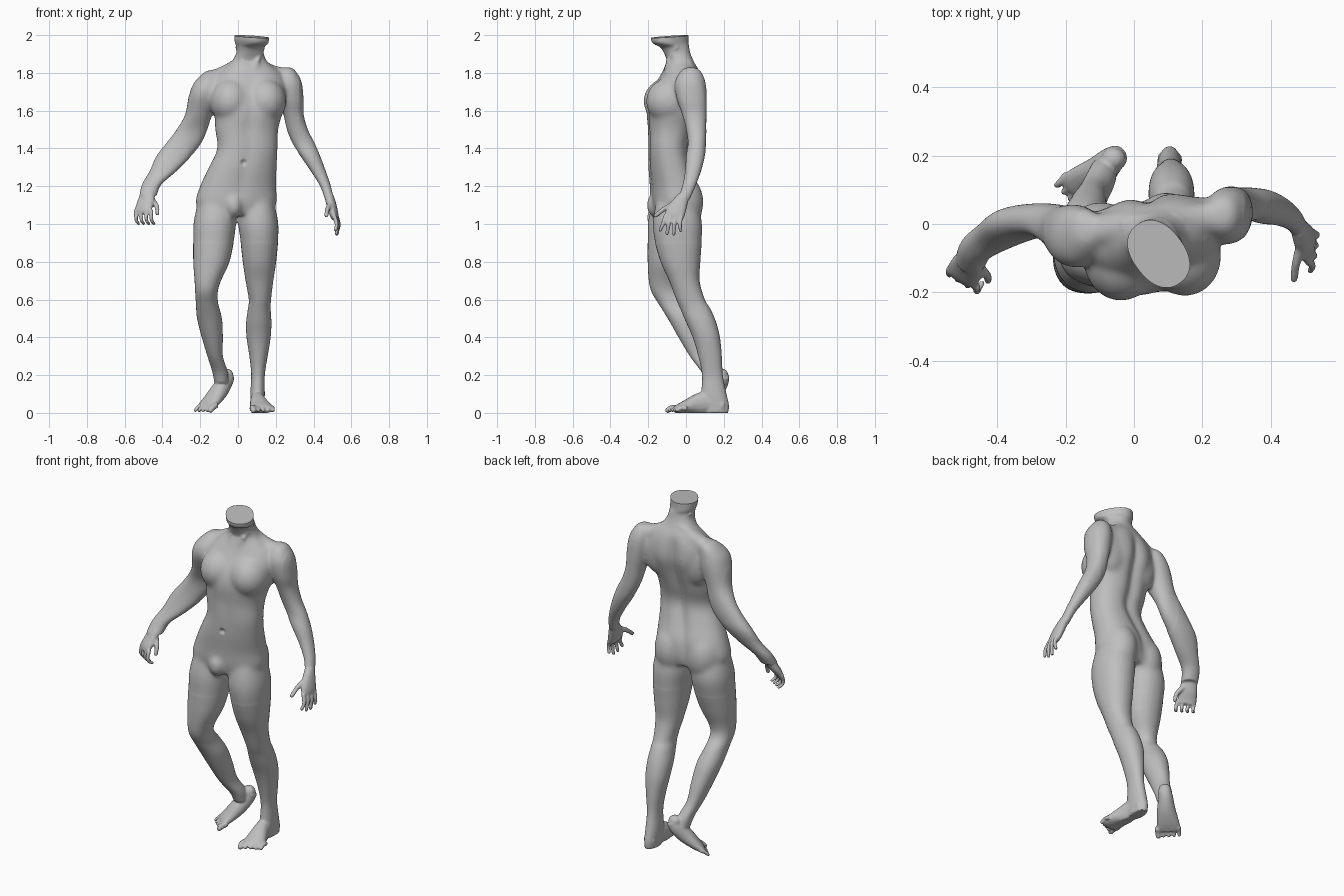
import bpy, bmesh, math
from mathutils import Vector, Matrix

if "Cube" in bpy.data.objects:
    bpy.data.objects.remove(bpy.data.objects["Cube"])

bm = bmesh.new()
SEG = 28


def spline(rows, steps=4):
    """Catmull-Rom interpolation of rows of numbers."""
    out = []
    for i in range(len(rows) - 1):
        p0, p1, p2, p3 = (rows[max(i - 1, 0)], rows[i], rows[i + 1],
                          rows[min(i + 2, len(rows) - 1)])
        for s in range(steps):
            t = s / steps
            out.append([0.5 * (2 * b + (c - a) * t + (2 * a - 5 * b + 4 * c - d) * t * t
                               + (3 * b - a - 3 * c + d) * t ** 3)
                        for a, b, c, d in zip(p0, p1, p2, p3)])
    return out + [list(rows[-1])]


def loft(rings):
    """Closed skin through a list of point rings."""
    vs = [[bm.verts.new(p) for p in r] for r in rings]
    n = len(vs[0])
    faces = [bm.faces.new((a[i], a[(i + 1) % n], b[(i + 1) % n], b[i]))
             for a, b in zip(vs, vs[1:]) for i in range(n)]
    faces += [bm.faces.new(vs[0][::-1]), bm.faces.new(vs[-1])]
    bmesh.ops.recalc_face_normals(bm, faces=faces)


def superellipse(a, b, power=2.3, n=SEG):
    e = 2 / power
    for i in range(n):
        c, s = math.cos(math.tau * i / n), math.sin(math.tau * i / n)
        yield (math.copysign(abs(c) ** e, c) * a, math.copysign(abs(s) ** e, s) * b)


def limb(rows):
    """Level slices given as z, x0, x1, y0, y1."""
    loft([[((x0 + x1) / 2 + u, (y0 + y1) / 2 + v, z)
           for u, v in superellipse((x1 - x0) / 2, (y1 - y0) / 2, 2.15)]
          for z, x0, x1, y0, y1 in spline(rows)])


def trunk(rows):
    """Level slices given as z, cx, cy, rx, ry, yaw, spine groove depth."""
    rings = []
    for z, cx, cy, rx, ry, yaw, groove in spline(rows):
        rot = Matrix.Rotation(math.radians(yaw), 2)
        ring = []
        for u, v in superellipse(rx, ry, 2.3, 48):
            dip = groove * math.exp(-(u / 0.03) ** 2)
            v -= dip if v > 0 else -dip * 0.35
            w = rot @ Vector((u, v))
            ring.append((cx + w.x, cy + w.y, z))
        rings.append(ring)
    loft(rings)


def tube(rows, side=(1, 0, 0), n=14):
    """Path of x, y, z, half width, half thickness; side is the width direction."""
    rows = spline(rows, 3)
    pts = [Vector(r[:3]) for r in rows]
    rings = []
    for i, r in enumerate(rows):
        t = (pts[min(i + 1, len(pts) - 1)] - pts[max(i - 1, 0)]).normalized()
        s = Vector(side)
        s = (s - t * s.dot(t)).normalized()
        w = t.cross(s)
        rings.append([pts[i] + s * u + w * v for u, v in superellipse(r[3], r[4], 2.1, n)])
    loft(rings)


def blob(center, radii, yaw=0):
    m = (Matrix.Translation(center) @ Matrix.Rotation(math.radians(yaw), 4, 'Z')
         @ Matrix.Diagonal((*radii, 1)))
    bmesh.ops.create_uvsphere(bm, u_segments=20, v_segments=12, radius=1, matrix=m)


def digit(points, r):
    """Finger or toe: tapered tube with a rounded tip."""
    k = len(points) - 1
    tube([(*p, r * (1 - 0.2 * i / k), r * (1 - 0.2 * i / k)) for i, p in enumerate(points)],
         side=(0.6, 0.75, 0.3), n=10)
    blob(points[-1], (r * 0.8,) * 3)


# Torso, neck and cut jaw line
trunk([(1.05, -.01, -.06, .17, .105, 8, 0), (1.11, -.01, -.06, .215, .122, 8, .01),
       (1.20, 0, -.064, .202, .124, 8, .018), (1.30, .025, -.085, .18, .112, 7, .02),
       (1.40, .05, -.097, .16, .103, 6, .022), (1.50, .046, -.085, .167, .116, 6, .026),
       (1.60, .057, -.072, .182, .136, 7, .03), (1.68, .058, -.052, .195, .138, 8, .03),
       (1.76, .056, -.034, .19, .114, 8, .02), (1.82, .06, -.026, .14, .09, 8, .006),
       (1.86, .06, -.03, .095, .07, 8, 0), (1.90, .063, -.045, .073, .068, 15, 0),
       (1.935, .065, -.06, .07, .075, 30, 0), (1.955, .072, -.08, .072, .10, 37, 0),
       (1.98, .072, -.087, .075, .106, 37, 0), (2.03, .072, -.087, .075, .106, 37, 0)])
# Chest, shoulder blades, buttocks, groin
for c, r, yaw in [((-.035, -.092, 1.65), (.115, .135, .125), -6),
                  ((.14, -.082, 1.65), (.115, .132, .125), 18),
                  ((.16, .015, 1.69), (.105, .065, .14), 8),
                  ((-.05, -.01, 1.67), (.105, .063, .14), 8),
                  ((.098, -.022, 1.115), (.1, .116, .15), 8),
                  ((-.095, -.05, 1.11), (.108, .116, .15), 8),
                  ((-.022, -.15, 1.10), (.05, .06, .07), 0)]:
    blob(c, r, yaw)
# Shoulder slopes, collar bones, neck muscles
for path in [[(.05, -.005, 1.86, .04, .045), (-.04, -.01, 1.80, .05, .055), (-.14, -.03, 1.76, .045, .048)],
             [(.07, -.005, 1.86, .04, .045), (.16, .01, 1.80, .05, .05), (.27, .02, 1.77, .045, .05)]]:
    tube(path, side=(0, 1, 0))
for path in [[(.03, -.108, 1.795), (-.05, -.09, 1.79), (-.12, -.065, 1.775)],
             [(.085, -.10, 1.795), (.15, -.075, 1.80), (.22, -.035, 1.795)],
             [(0, -.03, 1.94), (.02, -.085, 1.87), (.045, -.112, 1.80)],
             [(.13, -.05, 1.94), (.105, -.09, 1.87), (.08, -.107, 1.80)]]:
    tube([(*p, .015, .015) for p in path], side=(.3, .5, .9), n=10)

# Left arm
limb([(1.83, .235, .285, 0, .05), (1.81, .215, .307, -.03, .08), (1.75, .205, .337, -.06, .105),
      (1.66, .22, .347, -.05, .112), (1.58, .24, .348, -.022, .11), (1.50, .257, .37, 0, .108),
      (1.43, .285, .405, .01, .106), (1.36, .33, .435, 0, .10), (1.28, .385, .465, -.005, .08),
      (1.20, .435, .492, -.02, .05), (1.13, .46, .507, -.045, .02)])
# Right arm
limb([(1.815, -.16, -.11, -.05, .01), (1.795, -.19, -.095, -.08, .04), (1.745, -.236, -.09, -.12, .052),
      (1.68, -.26, -.095, -.125, .058), (1.58, -.28, -.135, -.08, .055), (1.50, -.325, -.16, -.045, .06),
      (1.43, -.378, -.19, -.04, .06), (1.36, -.432, -.245, -.05, .05), (1.28, -.468, -.325, -.075, .015),
      (1.21, -.508, -.405, -.11, -.025), (1.15, -.522, -.43, -.145, -.06)])
# Left hand
tube([(.482, -.01, 1.15, .03, .024), (.495, -.038, 1.10, .046, .026), (.508, -.06, 1.05, .054, .023),
      (.514, -.068, 1.025, .046, .016)], side=(.08, 1, .1))
for i in range(4):
    x, y = .508 + .004 * i, -.108 + .028 * i
    digit([(x, y, 1.045), (x + .014, y - .014 + .002 * i, 1.0),
           (x + .008, y - .028 + .008 * i, (.968, .95, .946, .965)[i])], .0122)
digit([(.488, -.06, 1.11), (.474, -.115, 1.08), (.468, -.16, 1.045)], .0145)
# Right hand, half closed
tube([(-.475, -.10, 1.17, .04, .027), (-.488, -.125, 1.12, .05, .026), (-.5, -.15, 1.08, .052, .022),
      (-.502, -.16, 1.055, .045, .016)], side=(.83, -.55, 0))
for i in range(4):
    x, y = -.54 + .027 * i, -.132 - .0165 * i
    digit([(x, y, 1.075), (x - .001, y - .014, 1.038), (x + .004, y - .01, 1.014),
           (x + .014, y + .008, 1.002)], .0112)
digit([(-.455, -.12, 1.13), (-.43, -.15, 1.095), (-.427, -.165, 1.055)], .014)

# Left leg
limb([(1.22, .07, .13, -.11, -.02), (1.14, .02, .18, -.15, .05), (1.02, 0, .212, -.175, .083),
      (.92, .012, .213, -.168, .084),
      (.80, .025, .202, -.135, .076), (.70, .04, .187, -.09, .072), (.60, .057, .175, -.052, .10),
      (.55, .052, .173, -.03, .13), (.48, .043, .177, .0, .16), (.40, .045, .173, .035, .18),
      (.30, .06, .157, .065, .19), (.20, .07, .142, .085, .195), (.10, .065, .142, .08, .215),
      (.04, .068, .14, .08, .228), (.0, .07, .138, .09, .224)])
# Right leg, bent
limb([(1.22, -.14, -.07, -.13, -.03), (1.14, -.2, -.02, -.17, .02), (1.02, -.234, -.01, -.2, .05),
      (.92, -.237, -.02, -.203, .035),
      (.80, -.237, -.045, -.203, .0), (.70, -.23, -.09, -.197, -.035), (.64, -.227, -.107, -.183, -.03),
      (.58, -.223, -.105, -.147, .02), (.50, -.217, -.085, -.097, .07), (.40, -.192, -.08, -.04, .108),
      (.30, -.162, -.08, .02, .14), (.22, -.137, -.055, .08, .185), (.16, -.125, -.05, .11, .2)])
# Left foot and toes
tube([(.105, .20, .035, .036, .036), (.103, .12, .055, .038, .06), (.108, .06, .045, .046, .056),
      (.12, .0, .032, .058, .036), (.127, -.045, .02, .063, .024), (.129, -.06, .018, .055, .017)])
for i in range(5):
    x, y = .079 + .026 * i, -.093 + .012 * i
    digit([(x, y + .05, .022), (x, y + .02, .026), (x + .003, y - .003, .014)], .019 if i == 0 else .0128)
# Right foot, raised on its toes
tube([(-.05, .195, .20, .034, .036), (-.068, .185, .165, .04, .042), (-.1, .152, .115, .05, .044),
      (-.135, .122, .07, .06, .034), (-.16, .1, .042, .065, .024), (-.17, .09, .028, .056, .017)],
     side=(.7, -.7, 0))
blob((-.06, .19, .20), (.036, .034, .034))
for i in range(5):
    x, y = -.132 - .02 * i, .044 + .0205 * i
    digit([(x + .016, y + .018, .042), (x, y, .03), (x - .013, y - .012, .014)], .018 if i == 0 else .0128)

# Fuse the parts into one skin
mesh = bpy.data.meshes.new("body")
bm.to_mesh(mesh)
bm.free()
body = bpy.data.objects.new("body", mesh)
bpy.context.collection.objects.link(body)
bpy.context.view_layer.objects.active = body
body.select_set(True)
fuse = body.modifiers.new("fuse", 'REMESH')
fuse.mode, fuse.voxel_size = 'VOXEL', 0.006
bpy.ops.object.modifier_apply(modifier="fuse")

# Soften everything a little and the trunk muscles strongly
mesh = body.data
group = body.vertex_groups.new(name="trunk")
group.add([v.index for v in mesh.vertices
           if 0.9 < v.co.z < 1.86 and abs(v.co.x - .03) < .29], 1.0, 'REPLACE')
for name, iterations, region in (("soften", 4, ""), ("soften_trunk", 60, "trunk")):
    smooth = body.modifiers.new(name, 'SMOOTH')
    smooth.factor, smooth.iterations, smooth.vertex_group = 0.5, iterations, region
    bpy.ops.object.modifier_apply(modifier=name)

# Slightly tilted neck cut and flat soles
bm = bmesh.new()
bm.from_mesh(mesh)
for point, normal in (((.008, 0, 2.0), (.042, -.056, 1)), ((0, 0, 0), (0, 0, -1))):
    cut = bmesh.ops.bisect_plane(bm, geom=bm.verts[:] + bm.edges[:] + bm.faces[:], dist=1e-5,
                                 plane_co=point, plane_no=normal, clear_outer=True)
    edges = [e for e in cut["geom_cut"] if isinstance(e, bmesh.types.BMEdge)]
    if edges:
        bmesh.ops.holes_fill(bm, edges=edges, sides=0)
# Navel dimple
for v in bm.verts:
    d = math.hypot(v.co.x - .03, v.co.z - 1.325)
    if d < .02 and v.co.y < -.1:
        v.co.y += .014 * (1 - d / .02)
bm.to_mesh(mesh)
bm.free()

skin = bpy.data.materials.new("stone grey")
skin.use_nodes = True
grey = (0.52, 0.52, 0.52, 1)
skin.diffuse_color = grey
skin.node_tree.nodes["Principled BSDF"].inputs["Base Color"].default_value = grey
mesh.materials.clear()
mesh.materials.append(skin)
bpy.ops.object.shade_smooth_by_angle(angle=math.radians(45))
